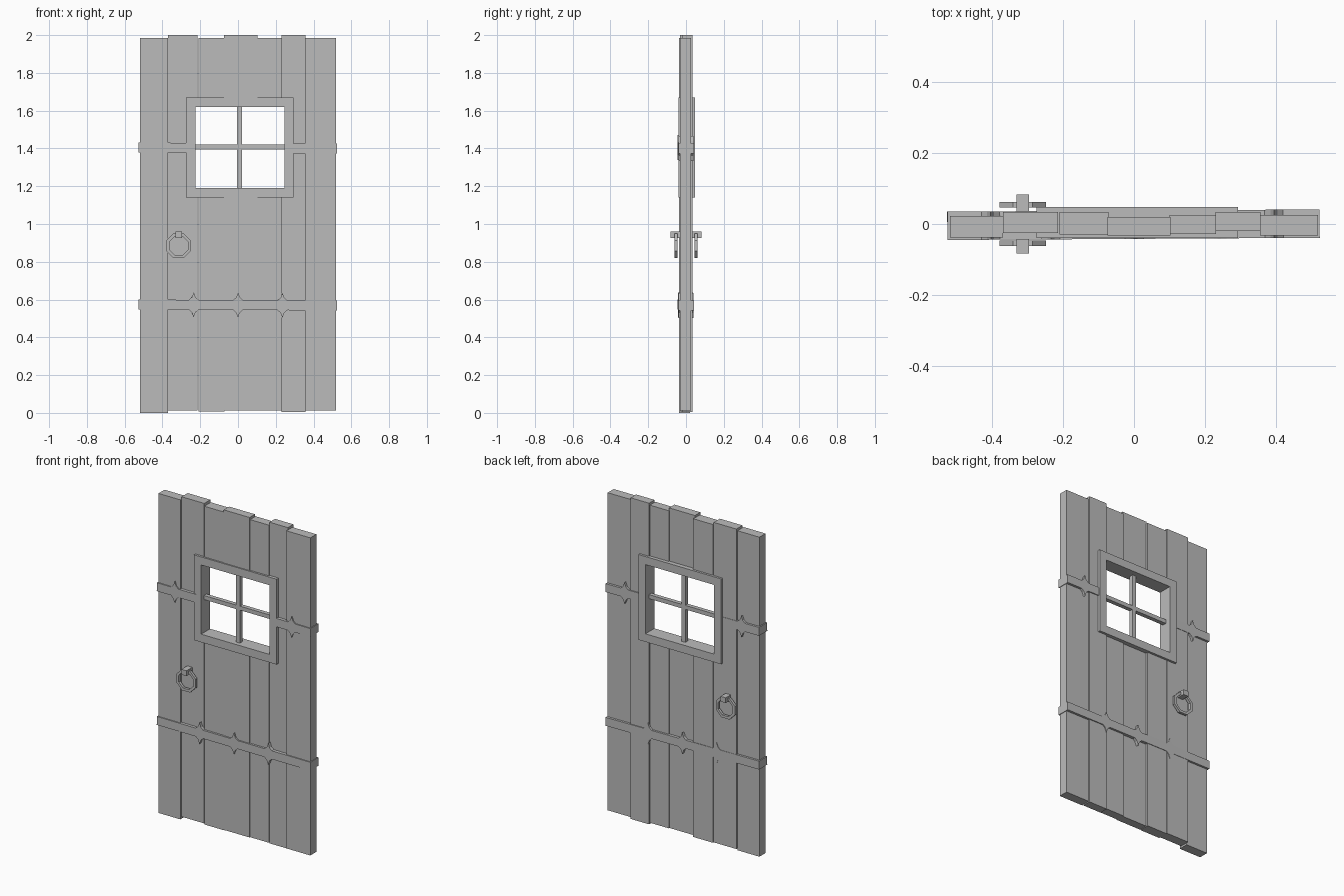
import bpy, bmesh, math
from mathutils import Matrix

if "Cube" in bpy.data.objects:
    bpy.data.objects.remove(bpy.data.objects["Cube"])

GREY = (0.5, 0.5, 0.5, 1)
mat = bpy.data.materials.new("weathered_grey")
mat.use_nodes = True
mat.diffuse_color = GREY
mat.node_tree.nodes["Principled BSDF"].inputs["Base Color"].default_value = GREY


def finish(name, bm):
    bmesh.ops.recalc_face_normals(bm, faces=bm.faces)
    mesh = bpy.data.meshes.new(name)
    bm.to_mesh(mesh)
    bm.free()
    mesh.materials.append(mat)
    ob = bpy.data.objects.new(name, mesh)
    bpy.context.collection.objects.link(ob)
    return ob


def prism(name, outline, y0, y1):
    """Extrude an x-z outline from y0 to y1."""
    bm = bmesh.new()
    face = bm.faces.new([bm.verts.new((x, y0, z)) for x, z in outline])
    ext = bmesh.ops.extrude_face_region(bm, geom=[face])["geom"]
    for v in ext:
        if isinstance(v, bmesh.types.BMVert):
            v.co.y = y1
    return finish(name, bm)


def box(name, x0, x1, y0, y1, z0, z1):
    return prism(name, [(x0, z0), (x1, z0), (x1, z1), (x0, z1)], y0, y1)


def ring(name, outer, inner, y0, y1):
    """Closed band between two matching x-z loops."""
    bm = bmesh.new()
    loops = [[bm.verts.new((x, y, z)) for x, z in pts]
             for pts, y in ((outer, y0), (outer, y1), (inner, y1), (inner, y0))]
    n = len(outer)
    for k in range(4):
        a, b = loops[k], loops[(k + 1) % 4]
        for i in range(n):
            j = (i + 1) % n
            bm.faces.new((a[i], a[j], b[j], b[i]))
    return finish(name, bm)


def rect(x0, x1, z0, z1):
    return [(x0, z0), (x1, z0), (x1, z1), (x0, z1)]


# Window opening
WX0, WX1, WZ0, WZ1 = -0.225, 0.245, 1.19, 1.62
cutter = box("window_cutter", WX0 - 0.01, WX1 + 0.01, -0.2, 0.2, WZ0 - 0.01, WZ1 + 0.01)
cutter.hide_render = True

# Planks: left edge, right edge, front, back, bottom, top
planks = [
    (-0.52, -0.37, -0.038, 0.022, 0.0, 1.985),
    (-0.37, -0.214, -0.026, 0.034, 0.012, 2.0),
    (-0.21, -0.072, -0.03, 0.034, 0.008, 1.985),
    (-0.075, 0.103, -0.033, 0.02, 0.012, 2.0),
    (0.10, 0.232, -0.028, 0.026, 0.012, 1.985),
    (0.23, 0.357, -0.02, 0.034, 0.005, 2.0),
    (0.355, 0.52, -0.033, 0.026, 0.012, 1.985),
]
for i, p in enumerate(planks):
    ob = box(f"plank_{i + 1}", *p)
    if p[1] > WX0 and p[0] < WX1:
        mod = ob.modifiers.new("window", "BOOLEAN")
        mod.operation, mod.solver, mod.object = "DIFFERENCE", "EXACT", cutter
        bpy.context.view_layer.objects.active = ob
        bpy.ops.object.modifier_apply(modifier=mod.name)
bpy.data.objects.remove(cutter)

# Window frame and glazing bars
ring("window_frame", rect(-0.275, 0.293, 1.14, 1.67), rect(WX0, WX1, WZ0, WZ1), -0.04, 0.048)
box("window_bar_upright", -0.004, 0.022, -0.013, 0.013, WZ0 - 0.01, WZ1 + 0.01)
box("window_bar_cross", WX0 - 0.01, WX1 + 0.01, -0.013, 0.013, 1.395, 1.42)


# Metal straps with pointed ornaments
def strap(name, x0, x1, z, spikes):
    h, tip = 0.026, 0.066
    top = [(x0, h)]
    for s in spikes:
        top += [(s - 0.026, h), (s - 0.01, h + 0.014), (s, tip),
                (s + 0.01, h + 0.014), (s + 0.026, h)]
    top.append((x1, h))
    outline = top + [(x, -zz) for x, zz in reversed(top)]
    ob = prism(name, outline, -0.042, 0.038)
    ob.data.transform(Matrix.Translation((0, 0, z))
                      @ Matrix.Rotation(0.006, 4, "Y") @ Matrix.Rotation(0.006, 4, "Z"))


strap("lower_strap", -0.527, 0.524, 0.571, (-0.235, 0, 0.235))
strap("upper_strap_right", -0.527, -0.26, 1.402, (-0.405,))
strap("upper_strap_left", 0.28, 0.524, 1.402, (0.395,))


# Ring handles on both sides
def octagon(r):
    return [(-0.314 + r * math.cos((k + 0.5) * math.pi / 4),
             0.885 + r * math.sin((k + 0.5) * math.pi / 4)) for k in range(8)]


for side, s in (("front", -1), ("back", 1)):
    ring(f"{side}_ring", octagon(0.071), octagon(0.054), s * 0.046, s * 0.062)
    box(f"{side}_ring_mount", -0.331, -0.296, s * 0.02, s * 0.083, 0.927, 0.96)
